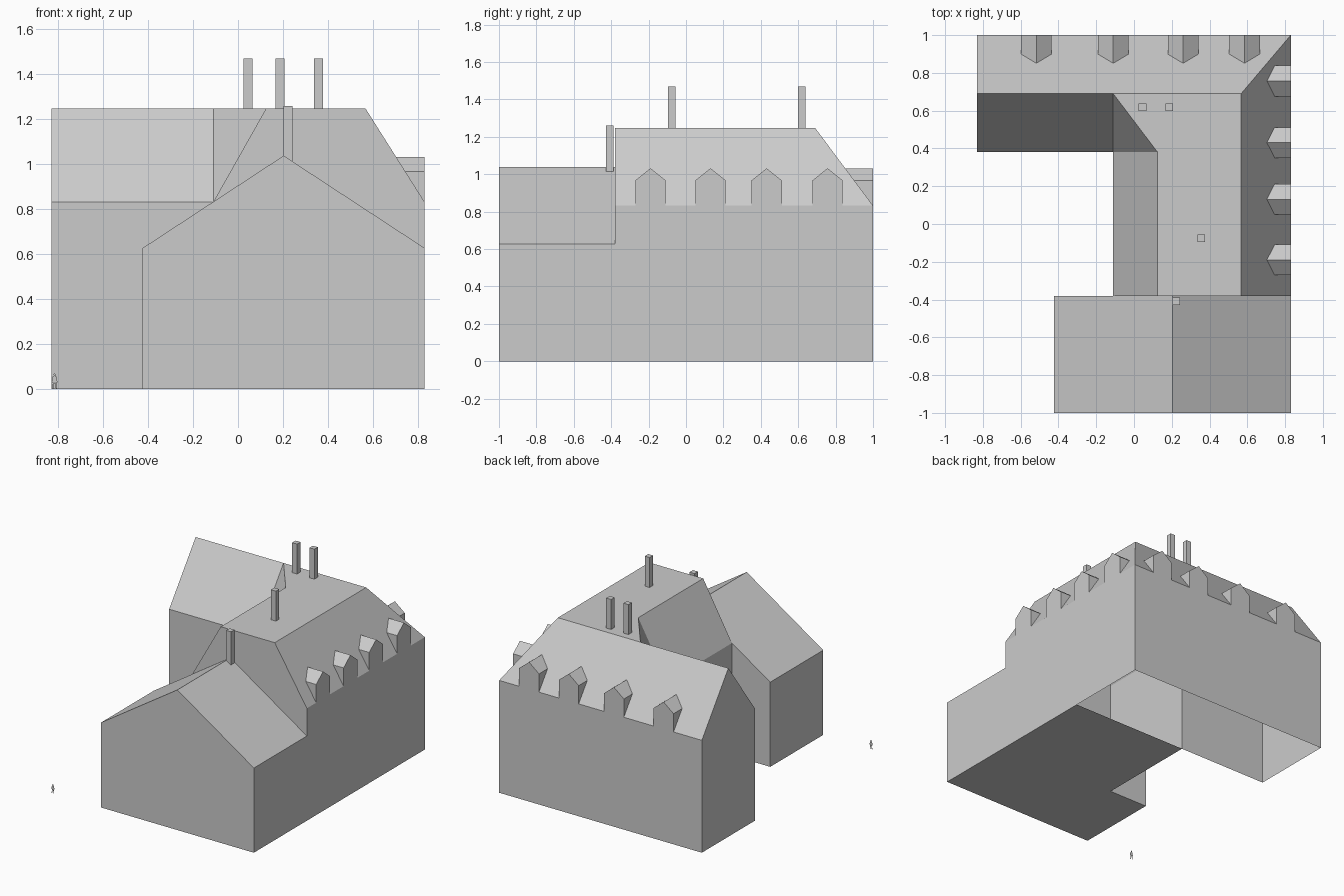
import bpy, bmesh

if "Cube" in bpy.data.objects:
    bpy.data.objects.remove(bpy.data.objects["Cube"])

W, EAVE, RIDGE = 0.83, 0.832, 1.248      # half width, eaves and ridge heights
XI, YI, YF = -0.11, 0.38, -0.38          # inner wall lines, front of main house
RX, RY, FX = 0.567, 0.69, 0.125          # roof edges of the flat top


def make(name, faces):
    """Object from polygons given as lists of points; shared points are welded."""
    bm = bmesh.new()
    for f in faces:
        bm.faces.new([bm.verts.new(p) for p in f])
    bmesh.ops.remove_doubles(bm, verts=bm.verts, dist=1e-4)
    bmesh.ops.recalc_face_normals(bm, faces=bm.faces)
    me = bpy.data.meshes.new(name)
    bm.to_mesh(me)
    bm.free()
    ob = bpy.data.objects.new(name, me)
    bpy.context.collection.objects.link(ob)
    return ob


def wall(a, b, h):
    return [(*a, 0), (*b, 0), (*b, h), (*a, h)]


def prism(name, profile, y0, y1):
    """Closed extrusion of an x-z profile along y."""
    n = len(profile)
    a = [(x, y0, z) for x, z in profile]
    b = [(x, y1, z) for x, z in profile]
    return make(name, [a, b] + [[a[i], a[(i + 1) % n], b[(i + 1) % n], b[i]] for i in range(n)])


# front wing with pitched roof
prism("front_wing", [(-0.424, 0), (W, 0), (W, 0.627), (0.203, 1.038), (-0.424, 0.627)], -1, YF)

# L-shaped main house walls (open underneath the back range)
bl, br, fr = (-W, 1), (W, 1), (W, YF)
fi, ii, il = (XI, YF), (XI, YI), (-W, YI)
ring = [fi, ii, il, bl, br, fr]
walls = [wall(ring[i], ring[i + 1], EAVE) for i in range(5)]
walls.append([(*fi, EAVE), (FX, YF, RIDGE), (RX, YF, RIDGE), (*fr, EAVE),
              (*fr, 0.627), (0.203, YF, 1.038)])                      # front gable
walls.append([(*il, EAVE), (-W, RY, RIDGE), (*bl, EAVE)])             # left gable
walls.append([(XI, YF, 0), (W, YF, 0), (W, YI, 0), (XI, YI, 0)])      # floor
make("house_walls", walls)

# main roof
peak_l, peak_i, peak_r = (-W, RY, RIDGE), (XI, RY, RIDGE), (RX, RY, RIDGE)
top_i, top_f, top_r = (FX, YI, RIDGE), (FX, YF, RIDGE), (RX, YF, RIDGE)
make("main_roof", [
    [peak_l, peak_i, peak_r, (*br, EAVE), (*bl, EAVE)],               # back slope
    [peak_l, peak_i, (*ii, EAVE), (*il, EAVE)],                       # courtyard slope
    [peak_i, (*ii, EAVE), top_i],                                     # inner corner
    [(*ii, EAVE), (*fi, EAVE), top_f, top_i],                         # left slope
    [peak_i, peak_r, top_r, top_f, top_i],                            # flat top
    [peak_r, top_r, (*fr, EAVE), (*br, EAVE)],                        # right slope
])


def dormer(name, c, run, place):
    """Dormer flush with the wall; depth follows the roof slope behind it."""
    hw, ze, zr = 0.081, 0.967, 1.032
    depth = lambda z: run * (z - EAVE) / (RIDGE - EAVE)
    p = lambda s, d, z: place(c + s * hw, d, z)
    tip_f, tip_b = p(0, 0, zr), p(0, depth(zr), zr)
    faces = [[p(-1, 0, EAVE), p(1, 0, EAVE), p(1, 0, ze), tip_f, p(-1, 0, ze)]]
    for s in (-1, 1):
        e_f, e_b = p(s, 0, ze), p(s, depth(ze), ze)
        faces += [[p(s, 0, EAVE), e_f, e_b], [e_f, tip_f, tip_b, e_b]]
    make(name, faces)


for i, y in enumerate((-0.19, 0.131, 0.431, 0.757)):
    dormer(f"right_dormer_{i + 1}", y, W - RX, lambda t, d, z: (W - d, t, z))
for i, x in enumerate((-0.517, -0.11, 0.26, 0.585)):
    dormer(f"back_dormer_{i + 1}", x, 1 - RY, lambda t, d, z: (t, 1 - d, z))

# chimneys
for i, (x, y, z0, z1) in enumerate([(0.045, 0.618, RIDGE, 1.47), (0.187, 0.618, RIDGE, 1.47),
                                    (0.357, -0.076, RIDGE, 1.47), (0.223, -0.408, 1.015, 1.26)]):
    r = 0.02
    prism(f"chimney_{i + 1}", [(x - r, z0), (x + r, z0), (x + r, z1), (x - r, z1)], y - r, y + r)

# tiny flat standing figure for scale, mirrored half outline
half = [(0, 0.03), (0.006, 0), (0.011, 0), (0.007, 0.03), (0.013, 0.03), (0.008, 0.055),
        (0.003, 0.057), (0.004, 0.066), (0, 0.07)]
outline = half + [(-x, z) for x, z in half[-2:0:-1]]
make("scale_figure", [[(-0.816 + x, -1, z) for x, z in outline]])
